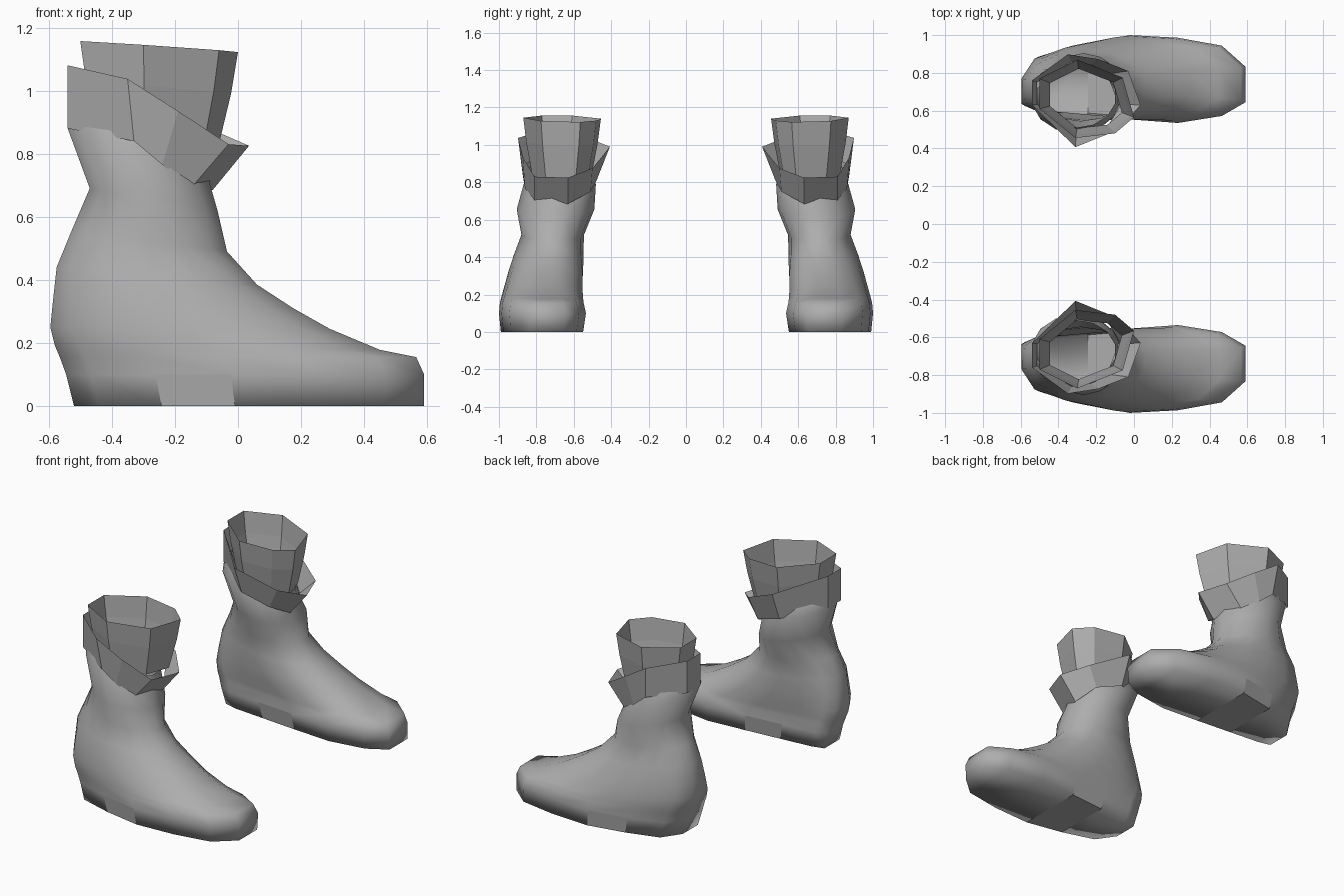
import bpy, bmesh, math

if "Cube" in bpy.data.objects:
    bpy.data.objects.remove(bpy.data.objects["Cube"])

grey = bpy.data.materials.new("soft grey")
grey.diffuse_color = (0.42, 0.42, 0.42, 1)
grey.use_nodes = True
grey.node_tree.nodes["Principled BSDF"].inputs["Base Color"].default_value = grey.diffuse_color


def loft(name, rings, sole=False, smooth=False):
    """Skin closed rings of points and mirror the result to the other boot."""
    bm = bmesh.new()
    loops = [[bm.verts.new(p) for p in ring] for ring in rings]
    n = len(loops[0])
    for a, b in zip(loops, loops[1:]):
        for i in range(n):
            j = (i + 1) % n
            bm.faces.new((a[i], a[j], b[j], b[i]))
    if sole:  # strips running across from the outer to the inner edge
        a = loops[0]
        for i in range(n // 2 - 1):
            bm.faces.new((a[i], a[i + 1], a[n - 2 - i], a[n - 1 - i]))
    bmesh.ops.recalc_face_normals(bm, faces=bm.faces[:])
    for f in bm.faces:
        c = f.calc_center_median()
        # the arch of the sole stays faceted
        f.smooth = smooth and not (c.z < .08 and -.25 < c.x < -.08)
    mesh = bpy.data.meshes.new(name)
    bm.to_mesh(mesh)
    bm.free()
    mesh.materials.append(grey)
    obj = bpy.data.objects.new(name, mesh)
    bpy.context.collection.objects.link(obj)
    mirror = obj.modifiers.new("pair", 'MIRROR')
    mirror.use_axis = (False, True, False)
    return obj


# Foot plan outline, normalised: toe, outer side, heel, inner side
plan = [(1, -.28), (.78, -.76), (.37, -.94), (-.08, -1), (-.5, -.8), (-.86, -.53), (-1, -.02),
        (-1, .66), (-.86, .75), (-.5, .83), (-.08, .92), (.37, 1), (.78, .84), (1, .53)]
N = len(plan)
circle = [(math.cos(-(k + .5) * math.tau / N) / .975, math.sin(-(k + .5) * math.tau / N))
          for k in range(N)]

# Boot body sections: back z, front z, back x, front x, outer y, inner y, roundness
sections = [
    (0, 0, -.52, .59, -.99, -.55, 0),
    (.1, .1, -.545, .59, -1, -.535, 0),
    (.155, .155, -.565, .565, -.995, -.545, .1),
    (.19, .178, -.58, .45, -.988, -.545, .25),
    (.25, .245, -.595, .29, -.97, -.545, .45),
    (.33, .31, -.587, .175, -.95, -.54, .65),
    (.44, .385, -.575, .06, -.92, -.545, .85),
    (.55, .49, -.53, -.035, -.88, -.545, 1),
    (.69, .62, -.47, -.065, -.905, -.49, 1),
    (.88, .70, -.54, -.088, -.868, -.482, 1),
    (.94, .80, -.51, -.1, -.84, -.51, 1),
]
rings = []
for zb, zf, xb, xf, yo, yi, t in sections:
    ring = []
    for (px, py), (cx, cy) in zip(plan, circle):
        w = t if px > 0 else t * t      # the heel keeps its square shape longer
        u, v = px + (cx - px) * w, py + (cy - py) * w
        ring.append(((xb + xf) / 2 + u * (xf - xb) / 2,
                     (yo + yi) / 2 + v * (yi - yo) / 2,
                     zb + (zf - zb) * (u + 1) / 2))
    rings.append(ring)
loft("boot_body", rings, sole=True, smooth=True)

# Folded collar: slanted flaring band with an inner wall
mid = (-.27, -.67)
collar_low = [(-.08, -.63, .685), (-.15, -.81, .69), (-.24, -.86, .765), (-.33, -.873, .84),
              (-.54, -.76, .88), (-.54, -.63, .88), (-.31, -.478, .81), (-.14, -.51, .75)]
collar_rim = [(.035, -.63, .825), (-.03, -.81, .83), (-.19, -.873, .935), (-.35, -.898, 1.037),
              (-.54, -.76, 1.08), (-.54, -.63, 1.08), (-.31, -.407, .99), (-.08, -.5, .875)]
collar_in = []
for low, rim in zip(collar_low, collar_rim):
    x, y, z = (r + (l - r) * .7 for l, r in zip(low, rim))
    collar_in.append((mid[0] + (x - mid[0]) * .9, mid[1] + (y - mid[1]) * .9, z))
loft("collar", [collar_low, collar_rim, collar_in])

# Open ankle cuff
cuff_rim = [(0, -.565, 1.122), (-.06, -.775, 1.128), (-.3, -.87, 1.145), (-.5, -.77, 1.157),
            (-.5, -.61, 1.157), (-.31, -.455, 1.14), (-.1, -.48, 1.13)]


def cuff_ring(scale, drop):
    return [(mid[0] + (x - mid[0]) * scale, mid[1] + (y - mid[1]) * scale, z - drop)
            for x, y, z in cuff_rim]


loft("ankle_cuff", [cuff_rim, cuff_ring(.92, .13), cuff_ring(.76, .31)])
